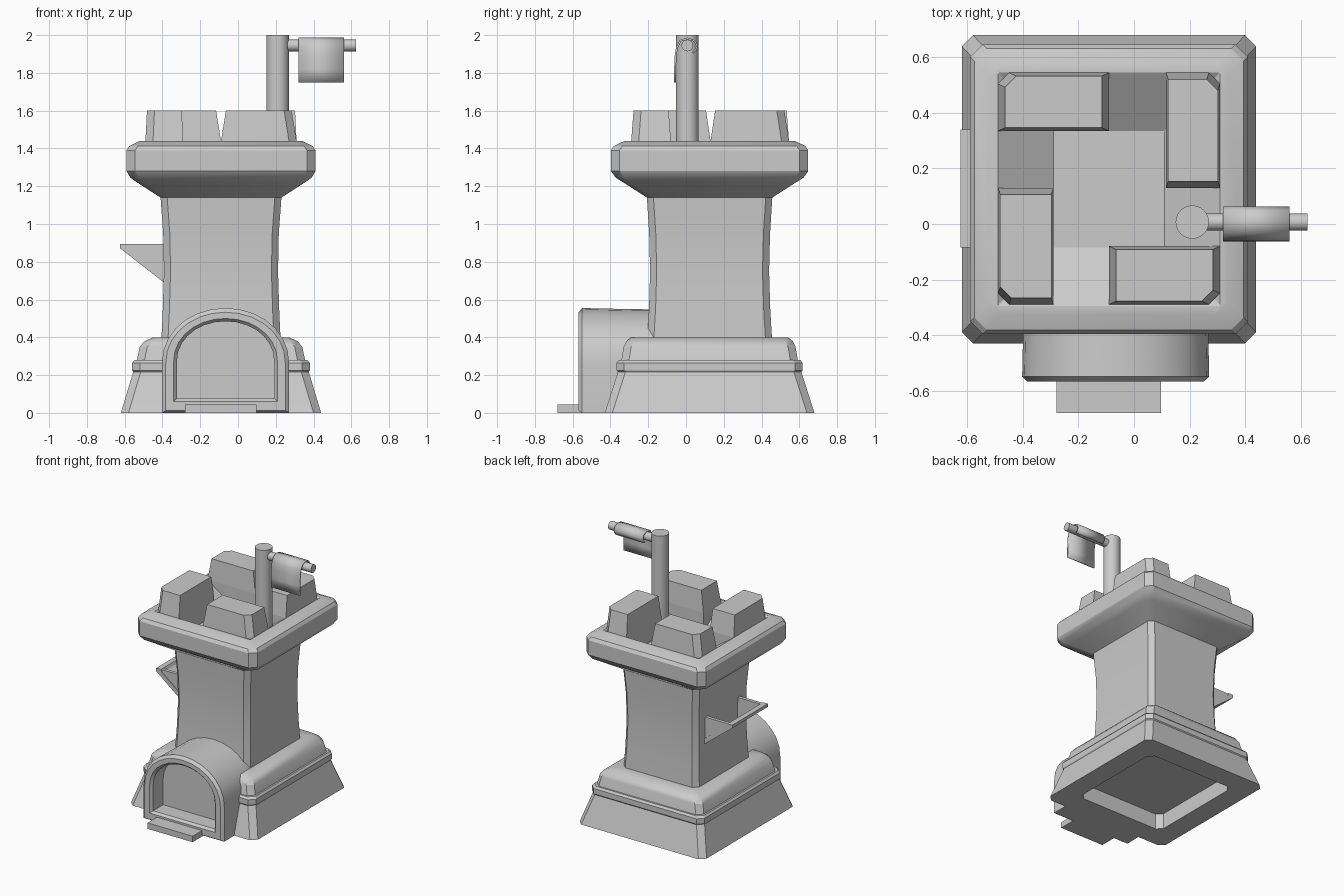
import bpy, bmesh, math
from mathutils import Vector

if "Cube" in bpy.data.objects:
    bpy.data.objects.remove(bpy.data.objects["Cube"])

CX, CY = -0.09, 0.125   # tower axis


def finish(name, bm, smooth=True):
    bmesh.ops.recalc_face_normals(bm, faces=bm.faces)
    me = bpy.data.meshes.new(name)
    bm.to_mesh(me)
    bm.free()
    ob = bpy.data.objects.new(name, me)
    bpy.context.collection.objects.link(ob)
    if smooth:
        bpy.ops.object.select_all(action='DESELECT')
        ob.select_set(True)
        bpy.context.view_layer.objects.active = ob
        bpy.ops.object.shade_smooth_by_angle(angle=math.radians(28))
    return ob


def loft(name, rings, smooth=True, caps=(True, True)):
    """Skin a list of equal-length rings and cap the chosen ends."""
    bm = bmesh.new()
    vs = [[bm.verts.new(p) for p in r] for r in rings]
    n = len(vs[0])
    for a, b in zip(vs, vs[1:]):
        for i in range(n):
            j = (i + 1) % n
            bm.faces.new((a[i], a[j], b[j], b[i]))
    for end, cap in zip((vs[0], vs[-1]), caps):
        if cap:
            bm.faces.new(end)
    return finish(name, bm, smooth)


def cut_rect(hx, hy, c, z):
    """Rectangle with chamfered corners around the tower axis."""
    pts = [(hx, -hy + c), (hx, hy - c), (hx - c, hy), (-hx + c, hy),
           (-hx, hy - c), (-hx, -hy + c), (-hx + c, -hy), (hx - c, -hy)]
    return [(CX + x, CY + y, z) for x, y in pts]


def box(name, x0, x1, y0, y1, z0, z1):
    return loft(name, [[(x0, y0, z), (x1, y0, z), (x1, y1, z), (x0, y1, z)]
                       for z in (z0, z1)], False)


def rod(name, r, a, b, n=20):
    a, b = Vector(a), Vector(b)
    q = (b - a).to_track_quat('Z', 'Y')
    circ = [q @ Vector((r * math.cos(2 * math.pi * i / n), r * math.sin(2 * math.pi * i / n), 0))
            for i in range(n)]
    return loft(name, [[p + e for p in circ] for e in (a, b)])


# Tower: hollow foot, flared base, waisted shaft and cap
profile = [
    (.37, .39, .04, .12), (.37, .39, .04, 0), (.53, .555, .04, 0), (.467, .488, .04, .21),
    (.445, .467, .04, .28), (.43, .455, .04, .35), (.405, .44, .04, .38), (.36, .415, .04, .40),
    (.315, .33, .035, .40), (.308, .321, .035, .55), (.302, .315, .035, .75),
    (.306, .32, .035, .95), (.32, .332, .035, 1.14),
    (.44, .452, .045, 1.217), (.48, .497, .045, 1.245), (.50, .522, .045, 1.28),
    (.50, .522, .045, 1.39), (.485, .507, .045, 1.413), (.43, .45, .045, 1.44),
    (.40, .42, .003, 1.44)]
loft("tower", [cut_rect(*p) for p in profile], caps=(True, False))

# Sunken roof floor with sloping sides
roof = loft("roof_floor", [cut_rect(.40, .42, .003, 1.44), cut_rect(.20, .21, .003, 1.30)],
            False, (False, True))
bm = bmesh.new()
bm.from_mesh(roof.data)
if sum(f.normal.z for f in bm.faces) < 0:
    bmesh.ops.reverse_faces(bm, faces=bm.faces)
bm.to_mesh(roof.data)
bm.free()

# Band around the base
loft("base_band", [cut_rect(*p) for p in [
    (.44, .46, .04, .21), (.46, .48, .04, .21), (.47, .492, .04, .225),
    (.47, .492, .04, .265), (.458, .48, .04, .28), (.42, .44, .04, .28)]])


# Battlements: four tapered blocks in a pinwheel, outer corner cut
def merlon(name, x0, x1, y0, y1, sx, sy):
    def ring(z, tx, ty, c):
        cx, cy = (x0 + x1) / 2, (y0 + y1) / 2
        hx, hy = (x1 - x0) / 2 - tx, (y1 - y0) / 2 - ty
        pts = [(hx, hy - c), (hx - c, hy), (-hx, hy), (-hx, -hy), (hx, -hy)]
        return [(cx + sx * x, cy + sy * y, z) for x, y in pts]
    tx, ty = (.026, .012) if x1 - x0 > y1 - y0 else (.008, .024)
    loft(name, [ring(1.28, 0, 0, .04), ring(1.44, 0, 0, .04), ring(1.6, tx, ty, .04)], False)


merlon("merlon_back_left", -.49, -.09, .335, .545, -1, 1)
merlon("merlon_back_right", .115, .31, .13, .545, 1, 1)
merlon("merlon_front_right", -.09, .31, -.29, -.08, 1, -1)
merlon("merlon_front_left", -.49, -.29, -.29, .13, -1, -1)


# Arched porch with a recessed opening
def arch(hx, z0, spring, top, y, n=14):
    pts = [(-hx, z0)]
    for i in range(n + 1):
        t = math.pi * (1 - i / n)
        pts.append((hx * math.cos(t), spring + (top - spring) * math.sin(t) ** .95))
    pts.append((hx, z0))
    return [(-.066 + x, y, z) for x, z in pts]


loft("porch", [
    arch(.33, .14, .26, .548, -.15), arch(.331, .14, .26, .549, -.27),
    arch(.331, 0, .26, .549, -.28), arch(.337, 0, .26, .555, -.55),
    arch(.317, .012, .26, .533, -.568), arch(.275, .06, .27, .50, -.568),
    arch(.258, .075, .27, .485, -.55), arch(.258, .075, .27, .485, -.43)])
box("door_step", -.28, .097, -.68, -.50, 0, .045)


# Side chute: sloped panel with a thick rim and triangular ends, open at the top
def side_prism(name, outline, y0, y1):
    loft(name, [[(x, y, z) for x, z in outline] for y in (y0, y1)], False)


side_prism("chute_panel", [(-.625, .895), (-.625, .872), (-.36, .665), (-.36, .705),
                           (-.575, .873), (-.585, .895)], -.085, .34)
for name, y in (("chute_end_front", -.08), ("chute_end_back", .31)):
    side_prism(name, [(-.615, .893), (-.615, .875), (-.36, .68), (-.36, .893)], y, y + .025)

# Flag pole and arm
rod("flag_pole", .06, (.21, .007, 1.29), (.21, .007, 2.0), 24)
rod("flag_arm", .031, (.23, .007, 1.945), (.625, .007, 1.945), 16)

# Flag draped over the arm
path = [(.035, 1.905), (.054, 1.925), (.058, 1.945), (.045, 1.97), (.007, 1.982), (-.03, 1.97),
        (-.048, 1.935), (-.055, 1.89), (-.058, 1.82), (-.058, 1.75)]
bm = bmesh.new()
rows = [[bm.verts.new((x, y, z)) for x in (.32, .56)] for y, z in path]
for a, b in zip(rows, rows[1:]):
    bm.faces.new((a[0], a[1], b[1], b[0]))
flag = finish("flag", bm)
mod = flag.modifiers.new("thickness", 'SOLIDIFY')
mod.thickness = .01
mod.offset = 0
